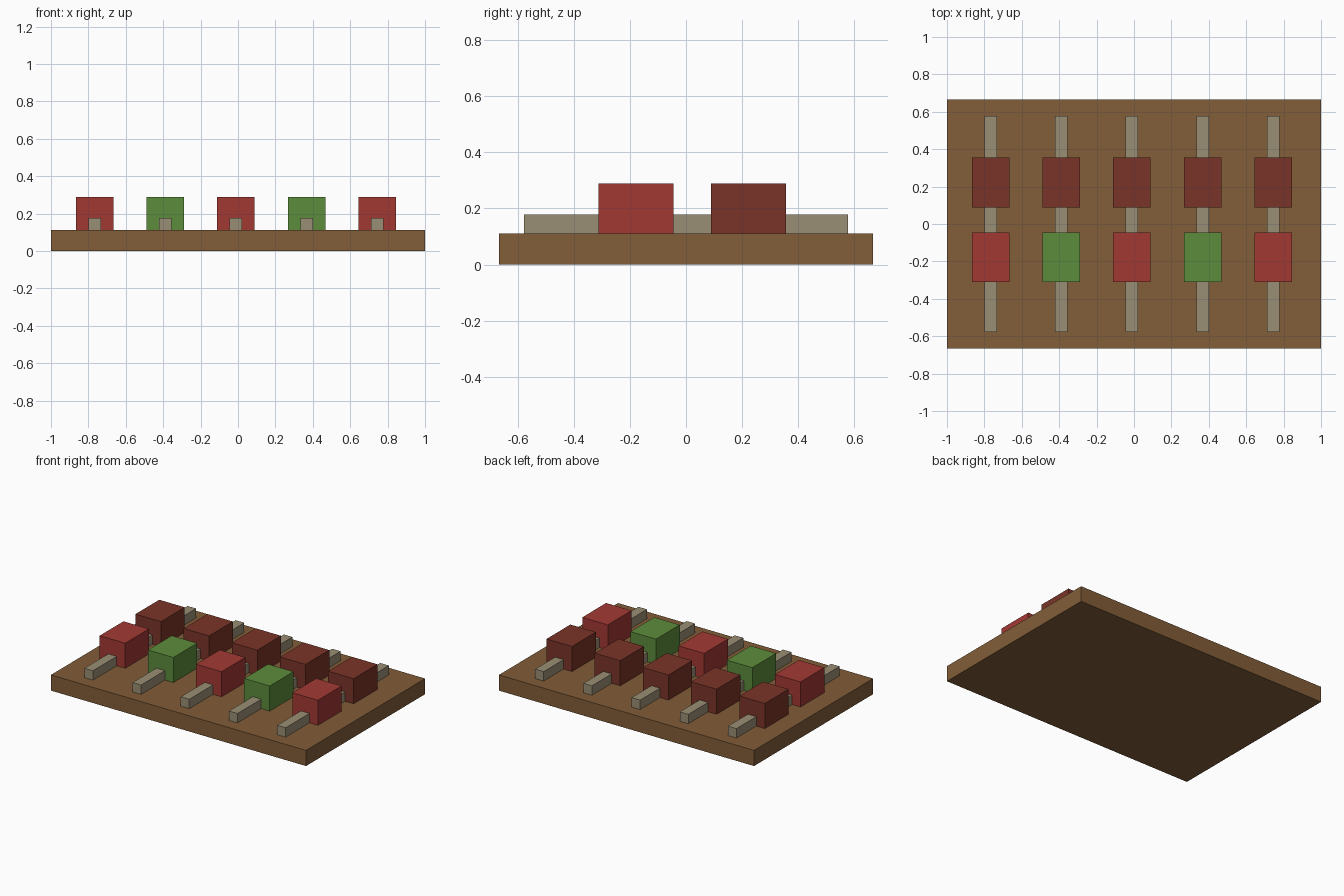
import bpy, bmesh

if "Cube" in bpy.data.objects:
    bpy.data.objects.remove(bpy.data.objects["Cube"])

U = 1 / 45  # modelling unit: the board is 90 x 60 x 5 units


def material(name, rgb):
    mat = bpy.data.materials.new(name)
    lin = [((c / 255 + 0.055) / 1.055) ** 2.4 for c in rgb]
    mat.diffuse_color = (*lin, 1)
    mat.use_nodes = True
    mat.node_tree.nodes["Principled BSDF"].inputs["Base Color"].default_value = mat.diffuse_color
    return mat


def box(name, mat, x, y, z):
    """Box spanning the (min, max) pairs x, y, z, given in units."""
    bm = bmesh.new()
    bmesh.ops.create_cube(bm, size=1)
    spans = (x, y, z)
    for v in bm.verts:
        v.co = [s[0] * U if c < 0 else s[1] * U for s, c in zip(spans, v.co)]
    mesh = bpy.data.meshes.new(name)
    bm.to_mesh(mesh)
    bm.free()
    mesh.materials.append(mat)
    obj = bpy.data.objects.new(name, mesh)
    bpy.context.collection.objects.link(obj)
    return obj


wood = material("wood", (130, 93, 56))
stick = material("stick_wood", (154, 143, 117))
red = material("red_pepper", (162, 57, 52))
green = material("green_pepper", (92, 140, 60))
brown = material("meat", (122, 52, 40))

# Serving board
box("board", wood, (-45, 45), (-30, 30), (0, 5))

# Five skewers, each with a front vegetable chunk and a rear meat chunk
for i in range(5):
    cx = -34.5 + 17 * i
    chunk_x = (cx - 4.5, cx + 4.5)
    box(f"skewer_{i + 1}", stick, (cx - 1.5, cx + 1.5), (-26, 26), (5, 8))
    box(f"vegetable_chunk_{i + 1}", green if i % 2 else red,
        chunk_x, (-14, -2), (5, 13))
    box(f"meat_chunk_{i + 1}", brown, chunk_x, (4, 16), (5, 13))
